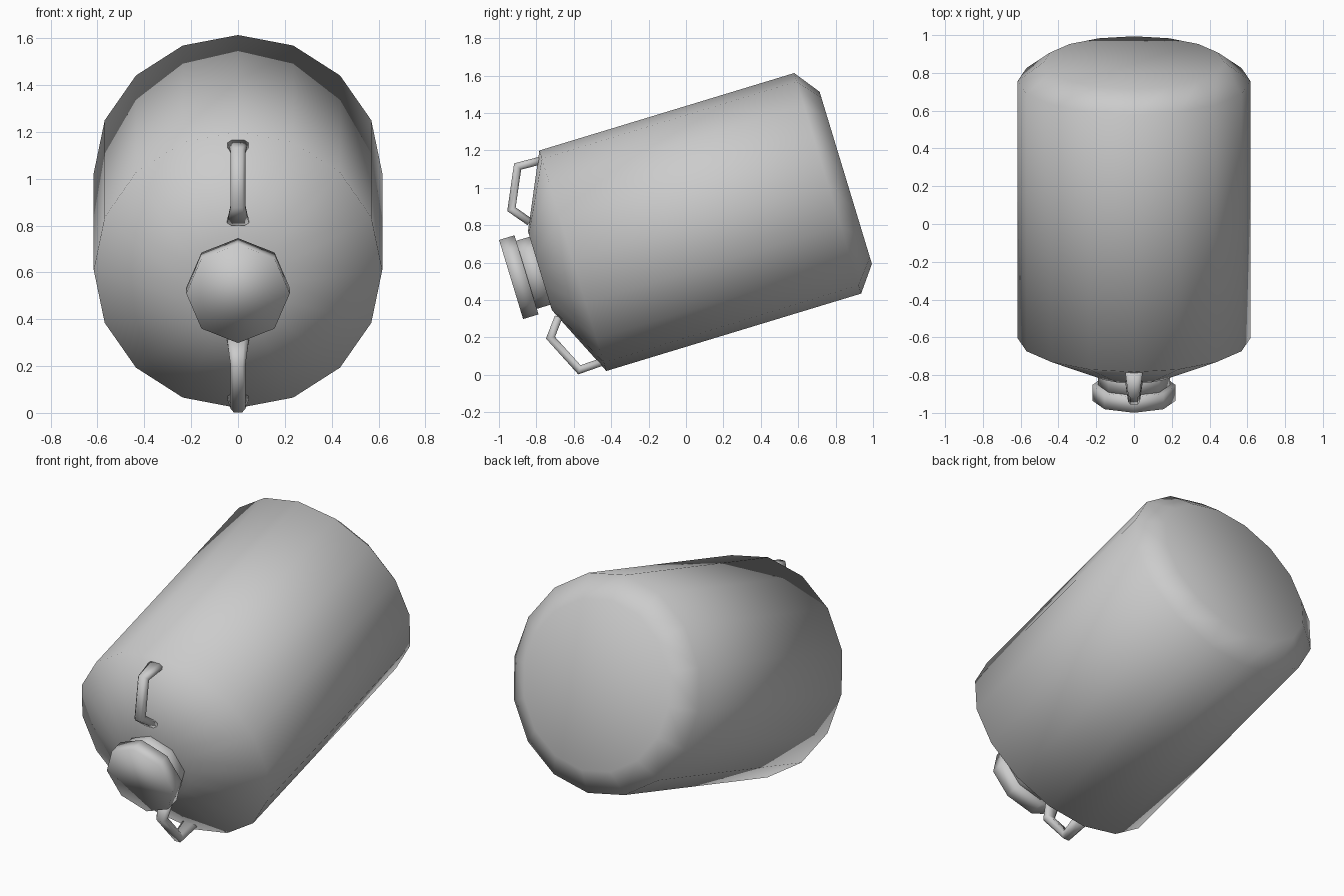
import bpy, bmesh
from math import sin, cos, pi, radians
from mathutils import Vector

if "Cube" in bpy.data.objects:
    bpy.data.objects.remove(bpy.data.objects["Cube"])

# Tilted frame of the can: axis points to the base, up is the radial direction
TILT = radians(16.9)
ORIGIN = Vector((0, -0.605, 0.61))
AXIS = Vector((0, cos(TILT), sin(TILT)))
UP = Vector((0, -sin(TILT), cos(TILT)))


def place(x, s, r):
    return ORIGIN + AXIS * s + UP * r + Vector((x, 0, 0))


def skin(name, rings):
    """Join point rings into a closed, smooth shaded tube."""
    bm = bmesh.new()
    loops = [[bm.verts.new(p) for p in ring] for ring in rings]
    n = len(loops[0])
    for a, b in zip(loops, loops[1:]):
        for i in range(n):
            j = (i + 1) % n
            bm.faces.new((a[i], a[j], b[j], b[i]))
    bm.faces.new(loops[0])
    bm.faces.new(loops[-1])
    bmesh.ops.recalc_face_normals(bm, faces=bm.faces)
    for f in bm.faces:
        f.smooth = True
    me = bpy.data.meshes.new(name)
    bm.to_mesh(me)
    bm.free()
    ob = bpy.data.objects.new(name, me)
    bpy.context.collection.objects.link(ob)
    return ob


def lathe(name, profile, sides):
    return skin(name, [[place(r * sin(2 * pi * i / sides), s, r * cos(2 * pi * i / sides))
                        for i in range(sides)] for s, r in profile])


def handle(name, side):
    # centreline as (axial, radial, half width)
    path = [(-0.015, 0.563, 0.046), (-0.136, 0.568, 0.031),
            (-0.234, 0.359, 0.031), (-0.160, 0.265, 0.046)]
    pts = [Vector(p[:2]) for p in path]
    rings = []
    for k, p in enumerate(pts):
        d0 = (p - pts[k - 1]).normalized() if k else (pts[1] - p).normalized()
        d1 = (pts[k + 1] - p).normalized() if k < 3 else d0
        t = (d0 + d1).normalized()
        nrm = Vector((-t.y, t.x)) * (0.021 / t.dot(d0))
        w = path[k][2]
        ring = []
        for x, h in ((-1, 0.4), (-0.6, 1), (0.6, 1), (1, 0.4), (1, -0.4),
                     (0.6, -1), (-0.6, -1), (-1, -0.4)):
            q = p + nrm * h
            ring.append(place(x * w, q.x, q.y * side))
        rings.append(ring)
    return skin(name, rings)


# Body with sloped shoulder and chamfered base
lathe("can_body", [(-0.184, 0.22), (0, 0.616), (1.424, 0.616), (1.525, 0.481)], 16)

# Neck and lid
lathe("neck", [(-0.27, 0.19), (-0.15, 0.19)], 8)
lathe("lid", [(-0.345, 0.221), (-0.259, 0.221)], 8)

# Carrying handles above and below the lid
handle("upper_handle", 1)
handle("lower_handle", -1)
